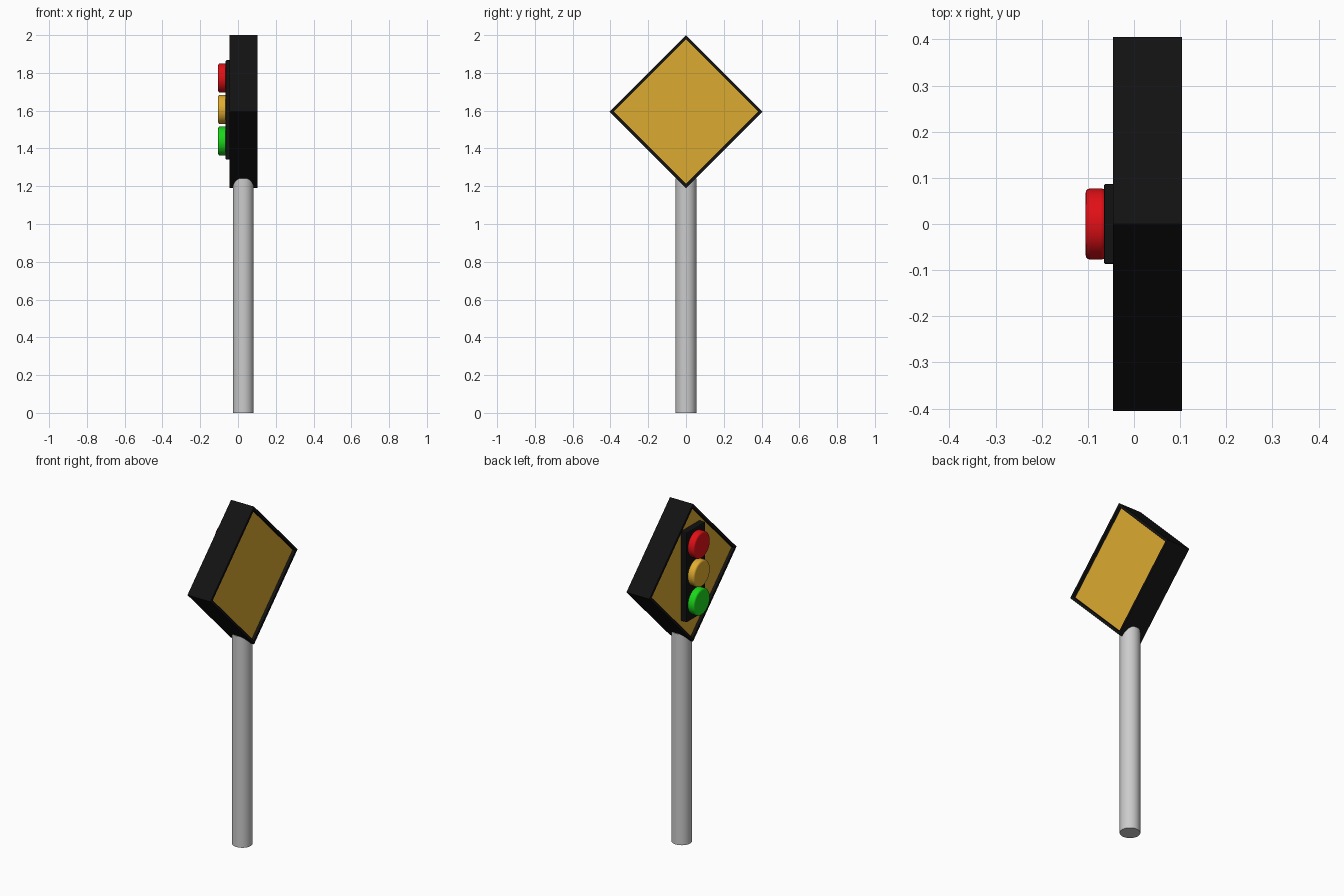
import bpy, bmesh
from math import pi, sqrt
from mathutils import Matrix

if "Cube" in bpy.data.objects:
    bpy.data.objects.remove(bpy.data.objects["Cube"])


def material(name, color):
    m = bpy.data.materials.new(name)
    m.diffuse_color = (*color, 1)
    m.use_nodes = True
    m.node_tree.nodes["Principled BSDF"].inputs["Base Color"].default_value = m.diffuse_color
    return m


black = material("black", (0.006, 0.006, 0.006))
yellow = material("sign_yellow", (0.71, 0.40, 0.03))
amber = material("amber", (0.76, 0.42, 0.03))
red = material("red", (0.75, 0.005, 0.008))
green = material("green", (0.01, 0.68, 0.01))


def bevel(ob, width, segments):
    mod = ob.modifiers.new("bevel", 'BEVEL')
    mod.width, mod.segments = width, segments
    mod.limit_method = 'ANGLE'


def cylinder(name, radius, depth, loc, rot=(0, 0, 0), mat=None, edge=0):
    bpy.ops.mesh.primitive_cylinder_add(vertices=48, radius=radius, depth=depth,
                                        location=loc, rotation=rot)
    ob = bpy.context.object
    ob.name = name
    if mat:
        ob.data.materials.append(mat)
    bpy.ops.object.shade_smooth_by_angle()
    if edge:
        bevel(ob, edge, 3)
    return ob


# Post, ending inside the lower corner of the sign
cylinder("post", 0.055, 1.24, (0.028, 0, 0.62))

# Diamond sign: square box turned on its corner, with recessed yellow panels
X0, X1, HALF, ZC = -0.045, 0.104, 0.405, 1.595
bm = bmesh.new()
side = HALF * sqrt(2)
bmesh.ops.create_cube(bm, size=1, matrix=Matrix.Rotation(pi / 4, 4, 'X')
                      @ Matrix.Diagonal((X1 - X0, side, side, 1)))
bm.normal_update()
panels = [f for f in bm.faces if abs(f.normal.x) > 0.9]
bmesh.ops.inset_individual(bm, faces=panels, thickness=0.022)
panels = bmesh.ops.extrude_discrete_faces(bm, faces=panels)["faces"]
for f in panels:
    f.normal_update()
    bmesh.ops.translate(bm, verts=f.verts, vec=f.normal * -0.017)
    f.material_index = 1
me = bpy.data.meshes.new("diamond_sign")
bm.to_mesh(me)
bm.free()
me.materials.append(black)
me.materials.append(yellow)
sign = bpy.data.objects.new("diamond_sign", me)
sign.location = ((X0 + X1) / 2, 0, ZC)
bpy.context.collection.objects.link(sign)

# Signal backing plate on the left face
bpy.ops.mesh.primitive_cube_add(size=1, location=(-0.045, 0, 1.604))
plate = bpy.context.object
plate.name = "signal_plate"
plate.scale = (0.041, 0.174, 0.527)
bpy.ops.object.transform_apply(location=False, rotation=False, scale=True)
plate.data.materials.append(black)
bevel(plate, 0.005, 2)

# Three signal lamps
for name, mat, z in (("red_lamp", red, 1.773), ("amber_lamp", amber, 1.606),
                     ("green_lamp", green, 1.439)):
    cylinder(name, 0.077, 0.045, (-0.0825, 0, z), (0, pi / 2, 0), mat, 0.01)
